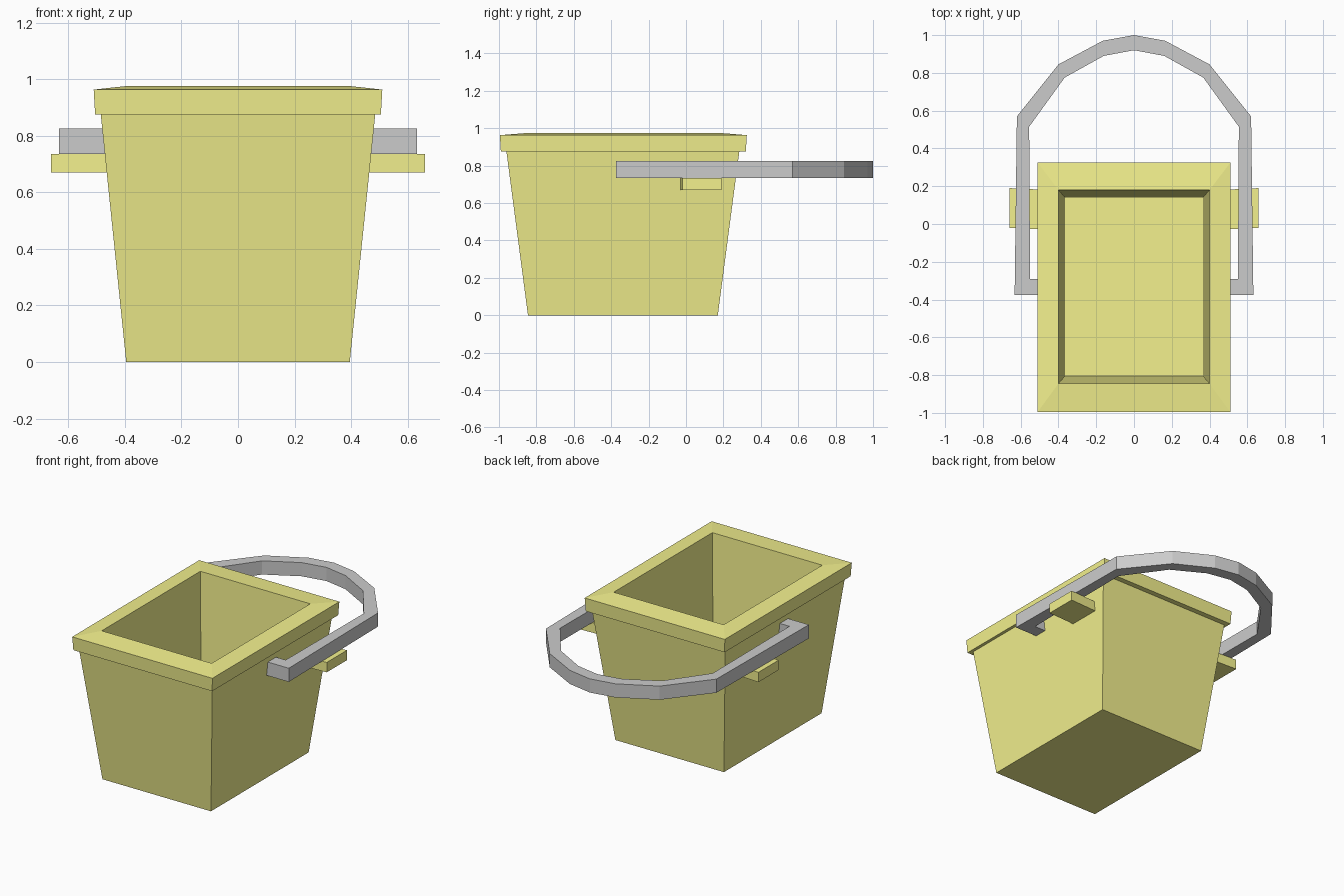
import bpy, bmesh

if "Cube" in bpy.data.objects:
    bpy.data.objects.remove(bpy.data.objects["Cube"])

Z0, Z1 = 0.735, 0.825   # handle thickness range


def loft(name, rings, mat=None):
    """Skin a series of four-point rings and cap both ends."""
    bm = bmesh.new()
    vs = [[bm.verts.new(p) for p in ring] for ring in rings]
    for a, b in zip(vs, vs[1:]):
        for i in range(4):
            j = (i + 1) % 4
            bm.faces.new((a[i], a[j], b[j], b[i]))
    bm.faces.new(vs[0])
    bm.faces.new(vs[-1])
    bmesh.ops.recalc_face_normals(bm, faces=bm.faces)
    mesh = bpy.data.meshes.new(name)
    bm.to_mesh(mesh)
    bm.free()
    obj = bpy.data.objects.new(name, mesh)
    bpy.context.collection.objects.link(obj)
    if mat:
        mesh.materials.append(mat)
    return obj


def rect(hx, y0, y1, z):
    return [(-hx, y0, z), (hx, y0, z), (hx, y1, z), (-hx, y1, z)]


yellow = bpy.data.materials.new("yellow")
yellow.diffuse_color = (0.9, 0.88, 0.27, 1)
yellow.use_nodes = True
yellow.node_tree.nodes["Principled BSDF"].inputs["Base Color"].default_value = yellow.diffuse_color

# Tapered bucket: outer wall, overhanging rim, sloped lip, inner wall, floor
loft("bucket", [
    rect(0.395, -0.845, 0.17, 0.0),
    rect(0.485, -0.96, 0.285, 0.875),
    rect(0.505, -0.99, 0.32, 0.875),
    rect(0.51, -0.995, 0.325, 0.963),
    rect(0.40, -0.845, 0.18, 0.975),
    rect(0.365, -0.805, 0.14, 0.03),
], yellow)

# Side pegs that carry the handle
for side, s in (("left", -1), ("right", 1)):
    loft(side + "_peg", [
        [(s * x, y0, 0.67), (s * x, y1, 0.67), (s * x, y1, 0.735), (s * x, y0, 0.735)]
        for x, y0, y1 in ((0.45, -0.03, 0.18), (0.66, -0.02, 0.19))
    ], yellow)

# Handle: outer/inner outline pairs for the right half, mirrored to the left
half = [
    ((0.46, -0.375), (0.46, -0.29)),
    ((0.632, -0.375), (0.55, -0.29)),
    ((0.62, 0.57), (0.555, 0.515)),
    ((0.40, 0.845), (0.367, 0.775)),
    ((0.165, 0.97), (0.16, 0.89)),
]
top = [((0, 1.0), (0, 0.92))]
left = [((-o[0], o[1]), (-i[0], i[1])) for o, i in reversed(half)]
loft("handle", [
    [(*o, Z0), (*i, Z0), (*i, Z1), (*o, Z1)] for o, i in half + top + left
])
